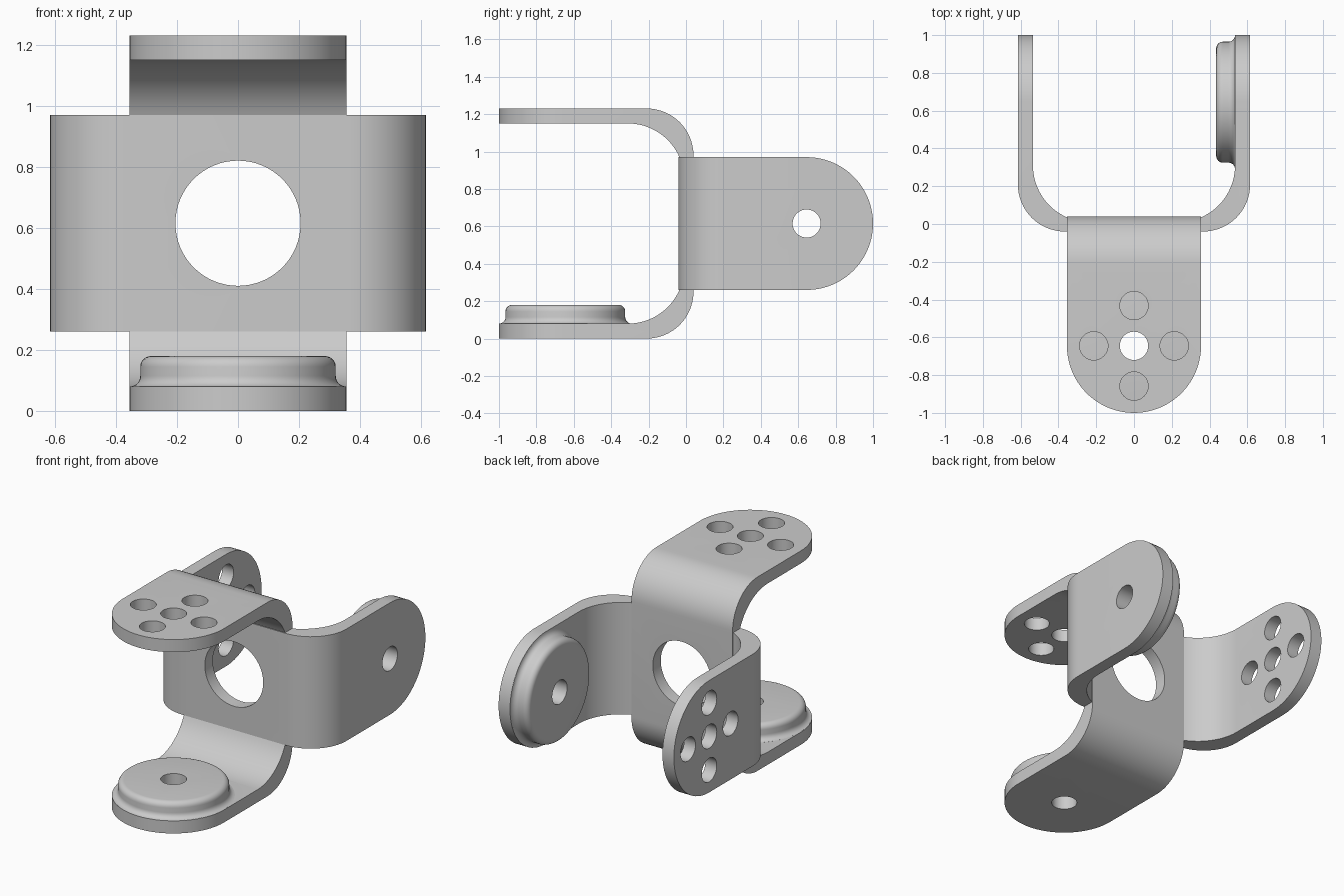
import bpy, bmesh
from math import sin, cos, pi
from mathutils import Matrix, Vector

if "Cube" in bpy.data.objects:
    bpy.data.objects.remove(bpy.data.objects["Cube"])

MID = 0.615      # height of the joint centre
HALF = 0.355     # half width of each strap
PIVOT = -0.645   # y of the pivot holes
HOLE = 0.075


def arc(cx, cy, r, a0, a1, n):
    return [(cx + r * cos(pi / 180 * (a0 + (a1 - a0) * i / n)),
             cy + r * sin(pi / 180 * (a0 + (a1 - a0) * i / n))) for i in range(n + 1)]


def to_object(bm, name):
    bmesh.ops.recalc_face_normals(bm, faces=bm.faces)
    me = bpy.data.meshes.new(name)
    bm.to_mesh(me)
    bm.free()
    ob = bpy.data.objects.new(name, me)
    bpy.context.collection.objects.link(ob)
    return ob


def prism(name, pts, depth):
    bm = bmesh.new()
    face = bm.faces.new([bm.verts.new(p) for p in pts])
    ext = bmesh.ops.extrude_face_region(bm, geom=[face])
    verts = [v for v in ext["geom"] if isinstance(v, bmesh.types.BMVert)]
    bmesh.ops.translate(bm, verts=verts, vec=depth)
    return to_object(bm, name)


def lathe(name, profile, x, y, n=64):
    bm = bmesh.new()
    rings = [[bm.verts.new((x + r * cos(2 * pi * i / n), y + r * sin(2 * pi * i / n), z))
              for i in range(n)] for r, z in profile]
    for a, b in zip(rings, rings[1:]):
        for i in range(n):
            j = (i + 1) % n
            bm.faces.new((a[i], a[j], b[j], b[i]))
    bm.faces.new(rings[0])
    bm.faces.new(rings[-1])
    return to_object(bm, name)


def boolean(ob, tool, op):
    mod = ob.modifiers.new(op, 'BOOLEAN')
    mod.operation, mod.object, mod.solver = op, tool, 'EXACT'
    bpy.context.view_layer.objects.active = ob
    bpy.ops.object.modifier_apply(modifier=mod.name)
    bpy.data.objects.remove(tool)


def make_bracket(name):
    # bent strap: half of the side profile (y, z), mirrored about the mid height
    outer = [(-1.05, 0)] + arc(-0.21, 0.25, 0.25, -90, 0, 16)
    inner = arc(-0.31, 0.38, 0.30, 0, -90, 16) + [(-1.05, 0.08)]
    flip = lambda pts: [(y, 2 * MID - z) for y, z in reversed(pts)]
    loop = outer + flip(outer) + flip(inner) + inner
    strap = prism(name, [(-0.5, y, z) for y, z in loop], (1, 0, 0))
    # trim to width with round arm ends
    outline = arc(0, PIVOT, HALF, 180, 360, 40) + [(HALF, 0.3), (-HALF, 0.3)]
    boolean(strap, prism("trim", [(x, y, -0.2) for x, y in outline], (0, 0, 1.7)), 'INTERSECT')
    # raised round boss on the lower arm
    prof = [(0.352, 0.04)] + arc(0.355, 0.115, 0.035, 265, 180, 6) + arc(0.285, 0.145, 0.035, 0, 90, 6)
    boolean(strap, lathe("boss", prof, 0, PIVOT), 'UNION')
    # pivot hole through both arms, four screw holes in the upper arm only
    boolean(strap, lathe("pivot", [(HOLE, -0.1), (HOLE, 1.4)], 0, PIVOT, 40), 'DIFFERENCE')
    for dx, dy in ((1, 0), (-1, 0), (0, 1), (0, -1)):
        drill = lathe("screw", [(HOLE, 1.0), (HOLE, 1.4)], 0.213 * dx, PIVOT + 0.213 * dy, 40)
        boolean(strap, drill, 'DIFFERENCE')
    return strap


# two identical brackets back to back, the second turned sideways
bracket = make_bracket("cross_bracket")
side = make_bracket("side_bracket")
turn = Matrix(((0, 0, -1, 0), (0, -1, 0, 0), (-1, 0, 0, 0), (0, 0, 0, 1)))
side.data.transform(Matrix.Translation((0, 0, MID)) @ turn @ Matrix.Translation((0, 0, -MID)))
boolean(bracket, side, 'UNION')

# large hole through the shared web
bore = prism("bore", [(x, -0.2, MID + z) for x, z in arc(0, 0, 0.205, 0, 360, 64)[:-1]], (0, 0.4, 0))
boolean(bracket, bore, 'DIFFERENCE')

bpy.ops.object.select_all(action='DESELECT')
bracket.select_set(True)
bpy.context.view_layer.objects.active = bracket
bpy.ops.object.shade_smooth_by_angle(angle=pi / 6)
